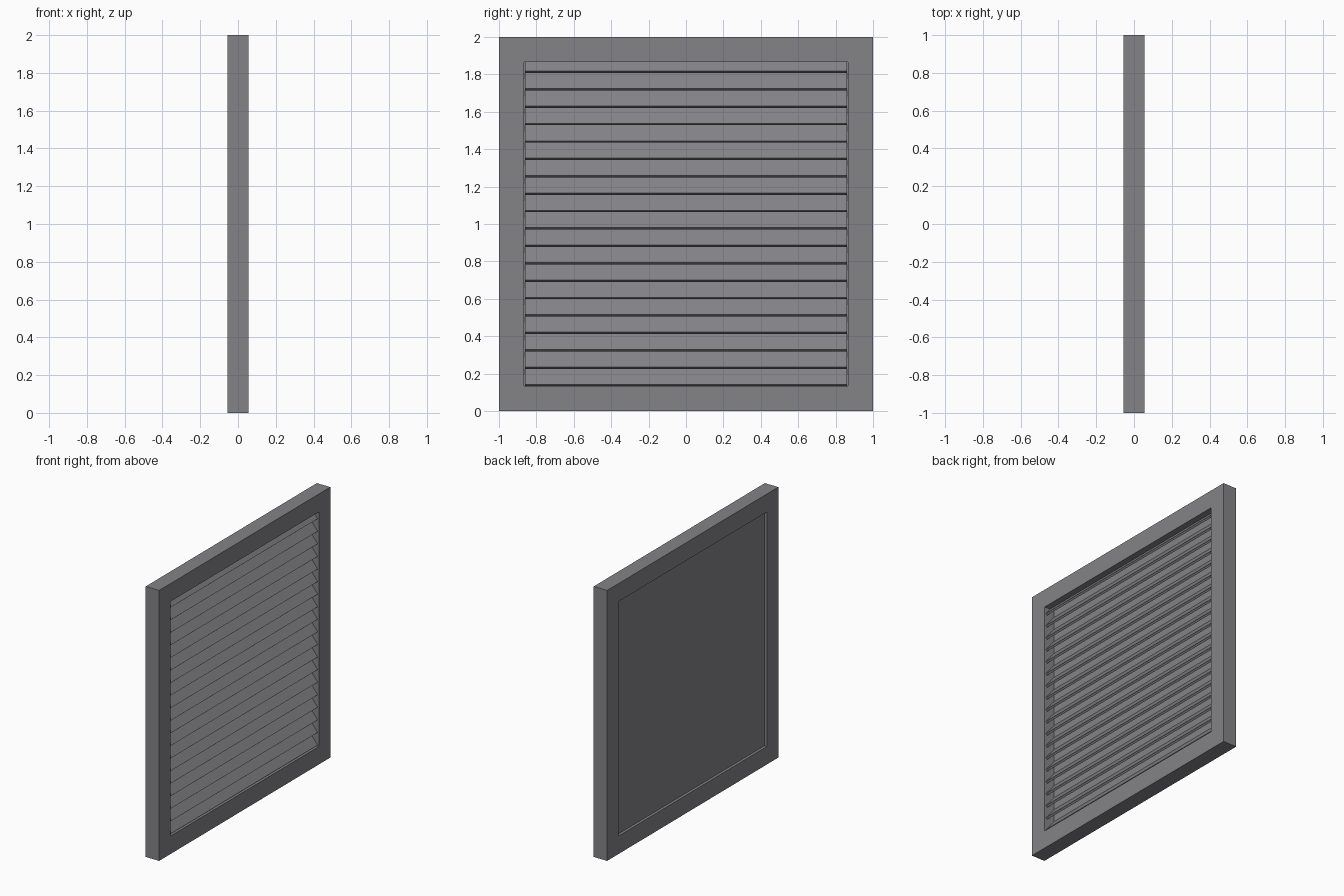
import bpy
import bmesh
from mathutils import Vector

cube = bpy.data.objects.get("Cube")
if cube:
    bpy.data.objects.remove(cube, do_unlink=True)

# Painted grey metal
grey = bpy.data.materials.new("grey metal")
grey.use_nodes = True
colour = (0.23, 0.23, 0.245, 1)
grey.diffuse_color = colour
grey.node_tree.nodes["Principled BSDF"].inputs["Base Color"].default_value = colour

DEPTH = 0.055            # half thickness of the frame
LOW, HIGH = 0.133, 1.867  # opening, bottom and top
OPEN = 0.867             # opening, half width


def make_object(name, bm):
    bmesh.ops.recalc_face_normals(bm, faces=bm.faces)
    mesh = bpy.data.meshes.new(name)
    bm.to_mesh(mesh)
    bm.free()
    mesh.materials.append(grey)
    obj = bpy.data.objects.new(name, mesh)
    bpy.context.collection.objects.link(obj)
    return obj


def extrude(bm, faces, offset):
    result = bmesh.ops.extrude_face_region(bm, geom=faces)
    verts = [v for v in result["geom"] if isinstance(v, bmesh.types.BMVert)]
    bmesh.ops.translate(bm, verts=verts, vec=offset)


def rectangle(bm, x, half_width, bottom, top):
    corners = [(-half_width, bottom), (half_width, bottom),
               (half_width, top), (-half_width, top)]
    return [bm.verts.new((x, y, z)) for y, z in corners]


# Frame: a flat ring pushed out to its thickness
bm = bmesh.new()
outer = rectangle(bm, -DEPTH, 1, 0, 2)
inner = rectangle(bm, -DEPTH, OPEN, LOW, HIGH)
ring = []
for i in range(4):
    j = (i + 1) % 4
    ring.append(bm.faces.new((outer[i], outer[j], inner[j], inner[i])))
extrude(bm, ring, Vector((2 * DEPTH, 0, 0)))
make_object("frame", bm)

# Recessed backing sheet
bm = bmesh.new()
sheet = bm.faces.new(rectangle(bm, -0.035, OPEN, LOW, HIGH))
extrude(bm, [sheet], Vector((0.01, 0, 0)))
make_object("back_panel", bm)

# Sloping louvre slats, one profile repeated up the opening
bm = bmesh.new()
profile = [(0.036, 0.133), (0.048, 0.143), (-0.022, 0.23), (-0.034, 0.22)]
slat = bm.faces.new([bm.verts.new((x, -0.862, z)) for x, z in profile])
extrude(bm, [slat], Vector((0, 2 * 0.862, 0)))
slats = make_object("louvre_slats", bm)
array = slats.modifiers.new("repeat", "ARRAY")
array.count = 19
array.use_relative_offset = False
array.use_constant_offset = True
array.constant_offset_displace = (0, 0, 0.093)
